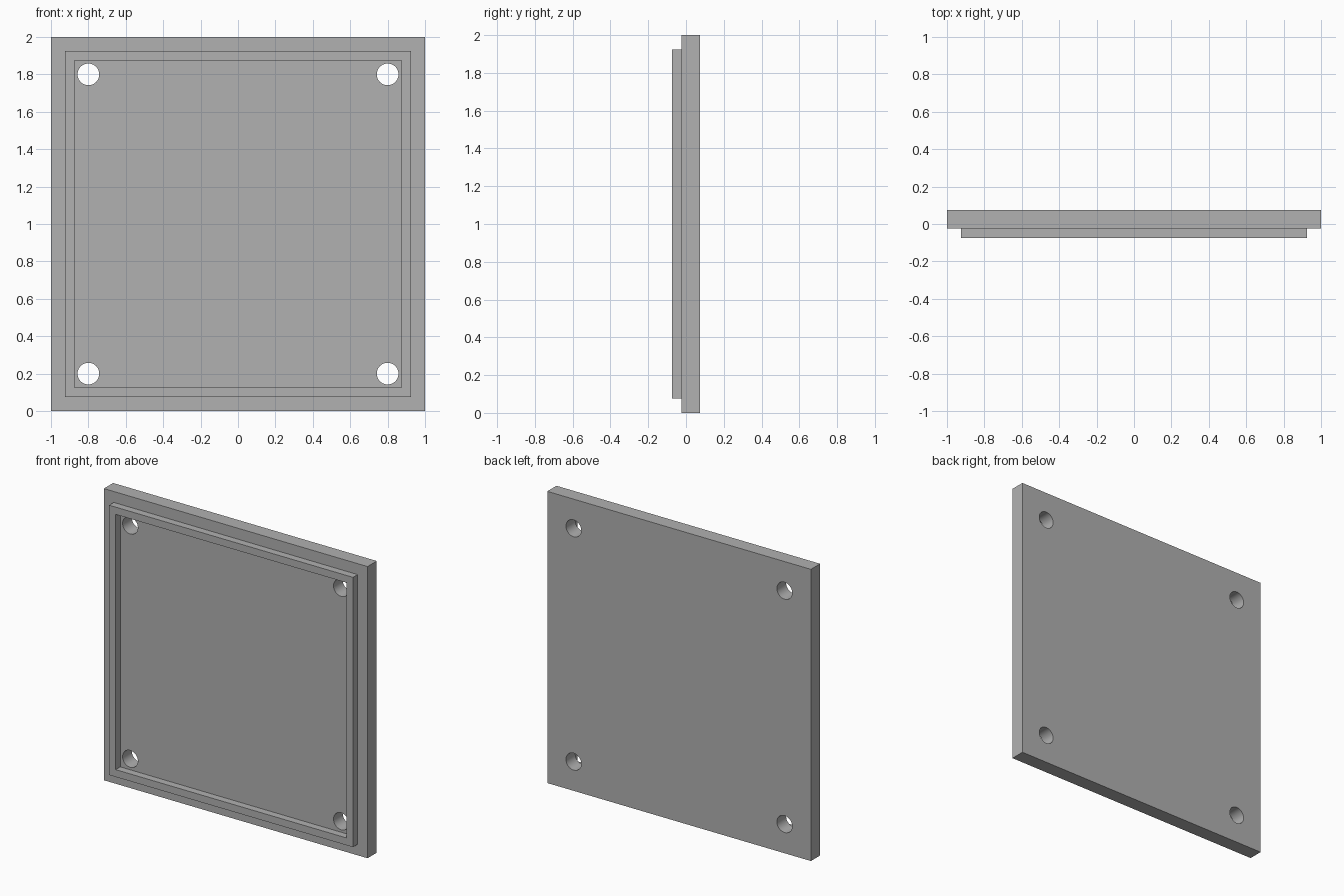
import bpy
import math

cube = bpy.data.objects.get("Cube")
if cube:
    bpy.data.objects.remove(cube, do_unlink=True)

GREY = (0.44, 0.44, 0.44, 1)
grey = bpy.data.materials.new("plain_grey")
grey.use_nodes = True
grey.diffuse_color = GREY
grey.node_tree.nodes["Principled BSDF"].inputs["Base Color"].default_value = GREY


def box(name, half, y0, y1):
    """Square slab centred on the panel, spanning y0 to y1."""
    bpy.ops.mesh.primitive_cube_add(size=1, location=(0, (y0 + y1) / 2, 1))
    ob = bpy.context.object
    ob.name = name
    ob.scale = (2 * half, y1 - y0, 2 * half)
    bpy.ops.object.transform_apply(location=False, rotation=False, scale=True)
    ob.data.materials.append(grey)
    return ob


def cut(target, cutter):
    """Subtract the cutter from the target, then discard the cutter."""
    cutter.hide_render = True
    bpy.context.view_layer.objects.active = target
    mod = target.modifiers.new("cut", 'BOOLEAN')
    mod.operation = 'DIFFERENCE'
    mod.solver = 'EXACT'
    mod.object = cutter
    bpy.ops.object.modifier_apply(modifier=mod.name)
    bpy.data.objects.remove(cutter, do_unlink=True)


# Back plate with a round screw hole near each corner
plate = box("cover_plate", 1, -0.025, 0.075)
for x in (-0.8, 0.8):
    for z in (0.2, 1.8):
        bpy.ops.mesh.primitive_cylinder_add(
            vertices=48, radius=0.058, depth=0.5,
            location=(x, 0, z), rotation=(math.pi / 2, 0, 0))
        hole = bpy.context.object
        hole.data.materials.append(grey)
        cut(plate, hole)

# Raised square lip on the front
lip = box("locating_lip", 0.925, -0.075, -0.025)
cut(lip, box("lip_opening", 0.875, -0.2, 0.1))

# Smooth hole walls, sharp edges elsewhere
bpy.ops.object.select_all(action='DESELECT')
plate.select_set(True)
bpy.context.view_layer.objects.active = plate
bpy.ops.object.shade_smooth_by_angle(angle=math.radians(30))
